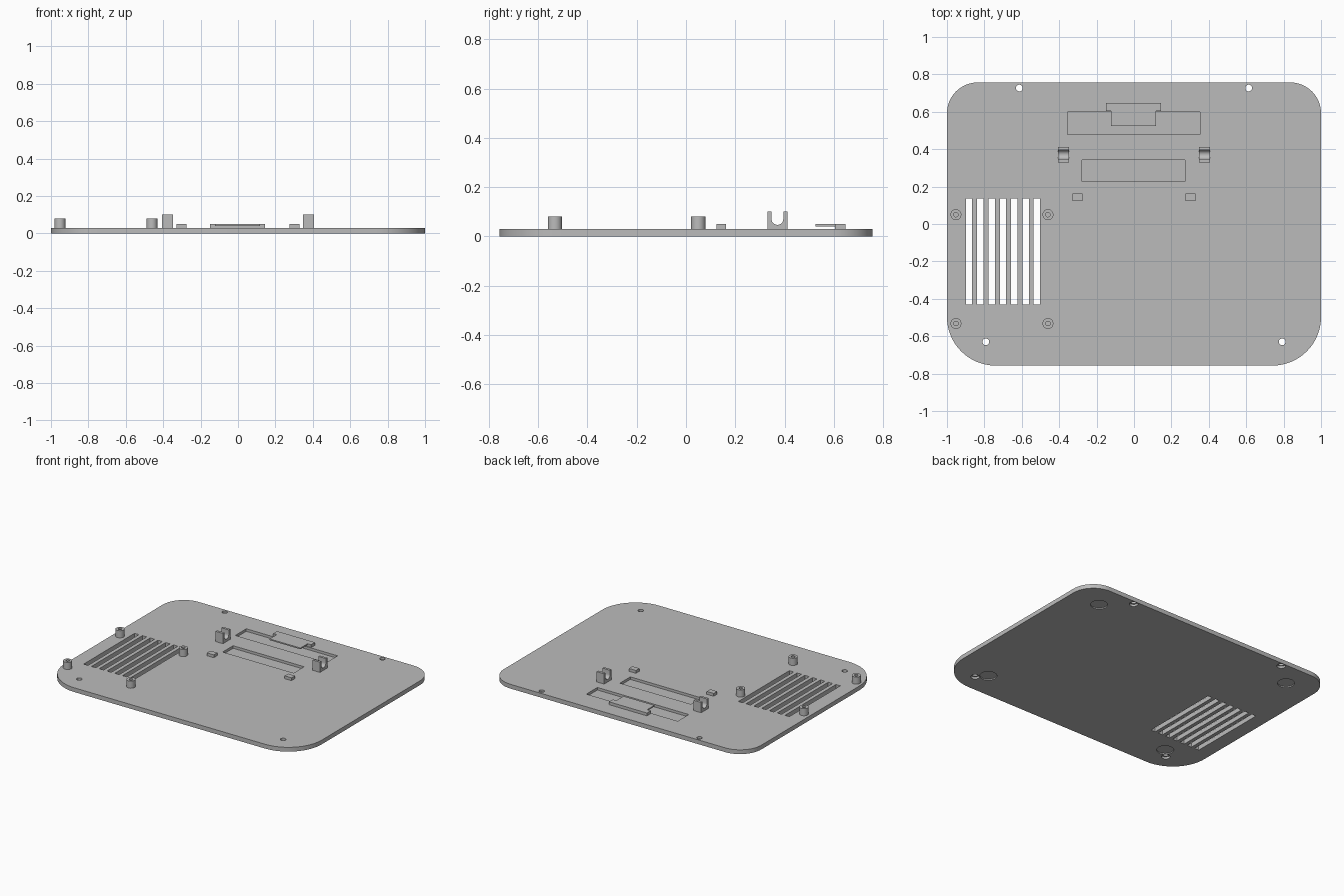
import bpy, bmesh
from math import pi, cos, sin, radians

cube = bpy.data.objects.get("Cube")
if cube:
    bpy.data.objects.remove(cube, do_unlink=True)

grey = bpy.data.materials.new("plain grey")
grey.use_nodes = True
grey.diffuse_color = (0.5, 0.5, 0.5, 1)
grey.node_tree.nodes["Principled BSDF"].inputs["Base Color"].default_value = (0.5, 0.5, 0.5, 1)

THICK = 0.03
HALF_Y = 0.757


def arc(cx, cy, r, start, end, steps=12):
    """Points along an arc, angles in degrees."""
    return [(cx + r * cos(radians(start + (end - start) * i / steps)),
             cy + r * sin(radians(start + (end - start) * i / steps))) for i in range(steps + 1)]


def prism(bm, points, low, high, axis="z"):
    """Extrude an outline along z, or a y-z outline along x."""
    place = (lambda a, b, c: (a, b, c)) if axis == "z" else (lambda a, b, c: (c, a, b))
    face = bm.faces.new([bm.verts.new(place(a, b, low)) for a, b in points])
    top = bmesh.ops.extrude_face_region(bm, geom=[face])["geom"]
    shift = place(0, 0, high - low)
    bmesh.ops.translate(bm, vec=shift, verts=[v for v in top if isinstance(v, bmesh.types.BMVert)])


def box(bm, x0, x1, y0, y1, z0, z1):
    prism(bm, [(x0, y0), (x1, y0), (x1, y1), (x0, y1)], z0, z1)


def disc(bm, x, y, r, z0, z1):
    prism(bm, arc(x, y, r, 0, 360, 32)[:-1], z0, z1)


def finish(name, bm):
    bmesh.ops.recalc_face_normals(bm, faces=bm.faces[:])
    mesh = bpy.data.meshes.new(name)
    bm.to_mesh(mesh)
    bm.free()
    mesh.materials.append(grey)
    obj = bpy.data.objects.new(name, mesh)
    bpy.context.collection.objects.link(obj)
    return obj


def cut(obj, bm):
    """Subtract separate solids from an object and discard the cutter."""
    cutter = finish("cutter", bm)
    cutter.hide_render = True
    mod = obj.modifiers.new("cut", "BOOLEAN")
    mod.operation, mod.solver, mod.object = "DIFFERENCE", "EXACT", cutter
    graph = bpy.context.evaluated_depsgraph_get()
    mesh = bpy.data.meshes.new_from_object(obj.evaluated_get(graph))
    obj.modifiers.clear()
    obj.data = mesh
    bpy.data.objects.remove(cutter, do_unlink=True)


# Base plate with wide front corners and tighter back corners
FRONT_R, BACK_R = 0.26, 0.165
outline = []
for sx, sy, r, a in ((1, 1, BACK_R, 0), (-1, 1, BACK_R, 90), (-1, -1, FRONT_R, 180), (1, -1, FRONT_R, 270)):
    outline += arc(sx * (1 - r), sy * (HALF_Y - r), r, a, a + 90, 16)
bm = bmesh.new()
prism(bm, outline, 0, THICK)
plate = finish("base_plate", bm)

# Vent slots
bm = bmesh.new()
for i in range(7):
    x = -0.882 + i * 0.0605
    box(bm, x - 0.017, x + 0.017, -0.43, 0.136, -0.1, 0.1)
cut(plate, bm)

# Screw holes, with wider bores underneath
SCREWS = [(s * x, y) for s in (-1, 1) for x, y in ((0.613, 0.727), (0.792, -0.63))]
for r, z0, z1 in ((0.018, -0.1, 0.1), (0.028, -0.1, 0.015)):
    bm = bmesh.new()
    for x, y in SCREWS:
        disc(bm, x, y, r, z0, z1)
    cut(plate, bm)

# Shallow round foot recesses underneath
bm = bmesh.new()
for s in (-1, 1):
    for x, y in ((0.777, 0.58), (0.735, -0.567)):
        disc(bm, s * x, y, 0.055, -0.1, 0.008)
cut(plate, bm)

# Two rectangular pockets in the top
bm = bmesh.new()
box(bm, -0.356, 0.354, 0.478, 0.6, 0.012, 0.1)
box(bm, -0.278, 0.274, 0.227, 0.343, 0.012, 0.1)
cut(plate, bm)

# Hollow screw posts around the vent
for i, x in enumerate((-0.952, -0.46)):
    for j, y in enumerate((-0.532, 0.05)):
        bm = bmesh.new()
        disc(bm, x, y, 0.029, THICK - 0.002, 0.08)
        post = finish(f"screw_post_{i * 2 + j + 1}", bm)
        bm = bmesh.new()
        disc(bm, x, y, 0.012, THICK + 0.001, 0.2)
        cut(post, bm)

# Latch tab overhanging the back pocket
bm = bmesh.new()
prism(bm, [(0.605, THICK - 0.002), (0.648, THICK - 0.002), (0.648, 0.05), (0.605, 0.05)], -0.15, 0.145, "x")
finish("latch_block", bm)
bm = bmesh.new()
box(bm, -0.122, 0.118, 0.525, 0.606, 0.041, 0.05)
finish("latch_tongue", bm)

# U-shaped cradles and small stop blocks, one of each per side
u_profile = [(0.33, THICK - 0.002), (0.412, THICK - 0.002), (0.412, 0.102), (0.395, 0.102)]
u_profile += arc(0.371, 0.071, 0.024, 0, -180, 12) + [(0.347, 0.102), (0.33, 0.102)]
for side, s in (("left", 1), ("right", -1)):
    bm = bmesh.new()
    prism(bm, u_profile, s * 0.377 - 0.029, s * 0.377 + 0.029, "x")
    finish(f"{side}_cradle", bm)
    bm = bmesh.new()
    box(bm, s * 0.302 - 0.027, s * 0.302 + 0.027, 0.124, 0.163, THICK - 0.002, 0.05)
    finish(f"{side}_stop_block", bm)

# Smooth the round walls, keep hard edges
for obj in bpy.context.scene.objects:
    if obj.type == "MESH":
        obj.select_set(True)
        bpy.context.view_layer.objects.active = obj
bpy.ops.object.shade_smooth_by_angle(angle=radians(30))
